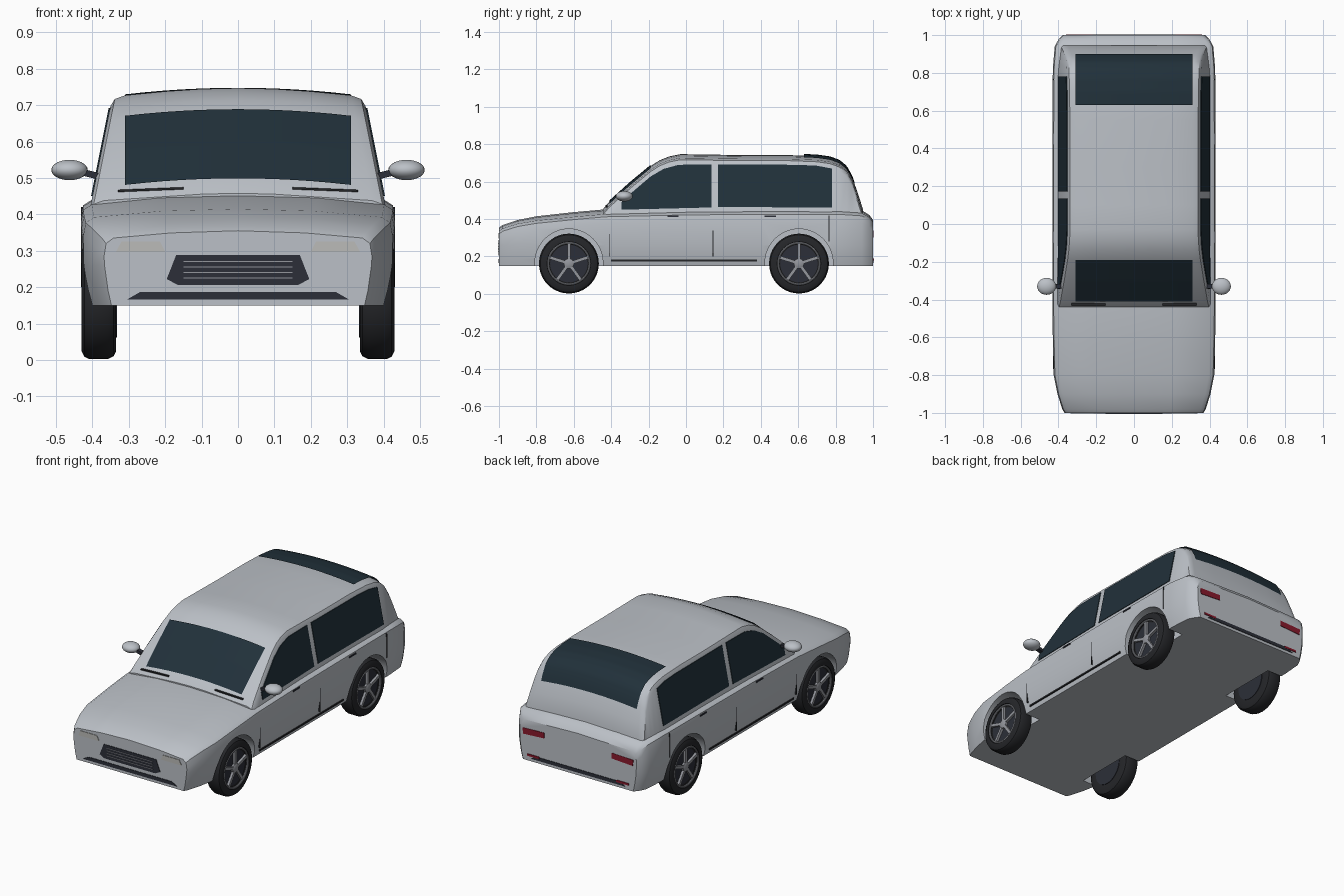
import bpy, bmesh, math
from mathutils import Vector

if "Cube" in bpy.data.objects:
    bpy.data.objects.remove(bpy.data.objects["Cube"])


def material(name, rgb):
    m = bpy.data.materials.new(name)
    m.diffuse_color = (*rgb, 1)
    m.use_nodes = True
    m.node_tree.nodes["Principled BSDF"].inputs["Base Color"].default_value = m.diffuse_color
    return m


GLASS = material("glass", (0.015, 0.03, 0.042))
BLACK = material("rubber", (0.018, 0.019, 0.022))
DARK = material("dark_trim", (0.025, 0.028, 0.04))
SILVER = material("silver", (0.3, 0.31, 0.34))
PAINT = material("paint", (0.5, 0.53, 0.57))
LAMP = material("lamp", (0.5, 0.5, 0.48))
RED = material("red_lamp", (0.25, 0.01, 0.025))


def finish(ob, mat, angle=35):
    if mat:
        ob.data.materials.clear()
        ob.data.materials.append(mat)
    bpy.ops.object.select_all(action='DESELECT')
    ob.select_set(True)
    bpy.context.view_layer.objects.active = ob
    bpy.ops.object.shade_smooth_by_angle(angle=math.radians(angle))
    return ob


def make(name, verts, faces, mat=None):
    me = bpy.data.meshes.new(name)
    me.from_pydata(verts, [], faces)
    bm = bmesh.new()
    bm.from_mesh(me)
    bmesh.ops.recalc_face_normals(bm, faces=bm.faces)
    bm.to_mesh(me)
    bm.free()
    ob = bpy.data.objects.new(name, me)
    bpy.context.collection.objects.link(ob)
    return finish(ob, mat)


def loft(name, rings, mat=None):
    n = len(rings[0])
    faces = [(i * n + j, i * n + (j + 1) % n, (i + 1) * n + (j + 1) % n, (i + 1) * n + j)
             for i in range(len(rings) - 1) for j in range(n)]
    faces += [tuple(range(n)), tuple(range((len(rings) - 1) * n, len(rings) * n))]
    return make(name, [p for r in rings for p in r], faces, mat)


def section(y, half):
    """Mirror a half outline (centre bottom to centre top) into a full ring."""
    return [(x, y, z) for x, z in half] + [(-x, y, z) for x, z in half[-2:0:-1]]


def lathe(name, y, z, profile, mat, n=40):
    return loft(name, [[(x, y + r * math.cos(2 * math.pi * k / n), z + r * math.sin(2 * math.pi * k / n))
                        for k in range(n)] for x, r in profile], mat)


def box(name, loc, size, mat, rot=(0, 0, 0)):
    bpy.ops.mesh.primitive_cube_add(size=1, location=loc, rotation=rot)
    ob = bpy.context.object
    ob.name, ob.scale = name, size
    return finish(ob, mat)


def plate(name, pts, y, mat, t=0.006):
    return loft(name, [[(x, y + d, z) for x, z in pts] for d in (-t / 2, t / 2)], mat)


# Lower body: y, half width, shoulder height, centre height
rings = []
for y, w, zs, zc in [(-1, .368, .335, .355), (-.98, .38, .35, .368), (-.9, .405, .375, .395),
                     (-.8, .425, .392, .415), (-.6, .43, .412, .437), (-.43, .432, .427, .452),
                     (0, .432, .437, .452), (.4, .432, .44, .452), (.82, .43, .44, .452),
                     (.94, .42, .432, .447), (.98, .398, .41, .422), (1, .378, .385, .395)]:
    rings.append(section(y, [(0, .15), (.945 * w, .15), (.97 * w, .19), (.997 * w, .26), (w, zs - .05),
                             (.985 * w, zs - .015), (.93 * w, zs), (.5 * w, zc - .006), (0, zc)]))
body = loft("lower_body", rings, PAINT)

# Wheel wells
for y in (-.626, .604):
    for s in (-1, 1):
        cut = lathe("well_cutter", y, .165, [(s * .31, .182), (s * .5, .182)], None, 48)
        cut.hide_render = True
        mod = body.modifiers.new("well", 'BOOLEAN')
        mod.operation, mod.object, mod.solver = 'DIFFERENCE', cut, 'EXACT'
        bpy.context.view_layer.objects.active = body
        bpy.ops.object.modifier_apply(modifier=mod.name)
        bpy.data.objects.remove(cut)
finish(body, PAINT)

# Cabin roofline (y, z)
ROOF = [(-.44, .458), (-.41, .493), (-.3, .592), (-.19, .683), (-.14, .715), (-.09, .735), (-.03, .747),
        (.1, .745), (.3, .742), (.55, .742), (.7, .736), (.77, .726), (.82, .708), (.86, .675),
        (.89, .62), (.92, .535), (.945, .456)]


def roof(y):
    for (a, za), (b, zb) in zip(ROOF, ROOF[1:]):
        if a <= y <= b:
            return za + (zb - za) * (y - a) / (b - a)


def wall(z):
    return .40 - (z - .45) * .2


rings = []
for y, z in ROOF:
    f = 1 - max(0, y - .8) * .35
    x = wall(z - .05)
    half = [(0, .4), (wall(.4), .4), (x, z - .05), (x - .012, z - .03), (x - .04, z - .02),
            (.2, z - .009), (.1, z - .0025), (0, z)]
    rings.append(section(y, [(px * f, pz) for px, pz in half]))
loft("cabin", rings, PAINT)


# Windscreen and rear window follow the roof surface
def screen(name, y0, y1, lift, nx=12, ny=24):
    v = []
    for j in range(ny + 1):
        for i in range(nx + 1):
            x, y = -.31 + .62 * i / nx, y0 + (y1 - y0) * j / ny
            v.append((x, y, roof(y) - .018 * (x / .31) ** 2 + lift))
    m = nx + 1
    f = [(j * m + i, j * m + i + 1, (j + 1) * m + i + 1, (j + 1) * m + i) for j in range(ny) for i in range(nx)]
    return make(name, v, f, GLASS)


screen("windscreen", -.41, -.19, .006)
screen("rear_window", .63, .9, .009)

FRONT_WIN = [(-.345, .45), (-.345, .49), (-.3, .533), (-.19, .627), (-.12, .668), (-.04, .69), (.135, .692), (.135, .462)]
REAR_WIN = [(.172, .464), (.172, .692), (.6, .69), (.7, .685), (.78, .67), (.78, .462)]
for s in (-1, 1):
    # Side windows
    for name, pts in (("front_side_window", FRONT_WIN), ("rear_side_window", REAR_WIN)):
        loft(name, [[(s * (wall(z) + d), y, z) for y, z in pts] for d in (-.004, .004)], GLASS)

    # Door seams, sill line and handles
    box("sill_line", (s * .417, -.01, .178), (.01, .78, .009), BLACK)
    for y, z0, z1 in ((-.41, .2, .32), (.145, .2, .34), (.765, .28, .42)):
        box("door_seam", (s * .427, y, (z0 + z1) / 2), (.01, .004, z1 - z0), BLACK)
    for y in (-.07, .45):
        box("door_handle", (s * .427, y, .414), (.01, .06, .008), DARK)

    # Mirrors
    bpy.ops.mesh.primitive_uv_sphere_add(segments=24, ring_count=14, radius=1, location=(s * .463, -.33, .522))
    ob = bpy.context.object
    ob.name, ob.scale = "mirror", (.05, .045, .028)
    finish(ob, PAINT)
    box("mirror_arm", (s * .397, -.33, .508), (.085, .025, .018), DARK, (0, -s * .25, 0))

    # Lamps and wipers
    plate("headlight", [(s * .2, .297), (s * .335, .297), (s * .32, .326), (s * .215, .326)], -1, LAMP)
    plate("tail_light", [(s * .22, .308), (s * .355, .3), (s * .36, .335), (s * .22, .34)], 1, RED)
    plate("rear_reflector", [(s * .25, .178), (s * .33, .178), (s * .33, .19), (s * .25, .19)], 1.001, RED)
    box("wiper", (s * .24, -.425, .468), (.18, .012, .006), BLACK, (0, s * .04, 0))

    # Wheels
    for y in (-.626, .604):
        c = Vector((s * .418, y, .162))
        tyre = [(.335, .10), (.335, .138), (.342, .152), (.358, .16), (.408, .16), (.422, .153),
                (.43, .138), (.43, .117), (.41, .112)]
        lathe("tyre", y, .162, [(s * x, r) for x, r in tyre], BLACK)
        lathe("wheel_disc", y, .162, [(s * .332, .1), (s * .412, .1)], DARK)
        bpy.ops.mesh.primitive_torus_add(location=c + Vector((s * .006, 0, 0)), rotation=(0, math.pi / 2, 0),
                                         major_segments=40, minor_segments=8, major_radius=.11, minor_radius=.006)
        bpy.context.object.name = "rim"
        finish(bpy.context.object, SILVER)
        lathe("hub", y, .162, [(s * .405, .027), (s * .424, .027), (s * .428, .02)], SILVER, 20)
        for k in range(5):
            a = 2 * math.pi * k / 5
            d = Vector((0, -math.sin(a), math.cos(a)))
            box("spoke", c + d * .062, (.016, .017, .094), SILVER, (a, 0, 0))

# Grille with slats, bumper strips
plate("grille", [(-.17, .288), (.17, .288), (.196, .222), (.165, .206), (-.165, .206), (-.196, .222)], -1, DARK)
for z in (.225, .24, .255, .27):
    box("grille_slat", (0, -1.003, z), (.3, .004, .003), SILVER)
for y, name in ((-1, "front_bumper_strip"), (1, "rear_bumper_strip")):
    plate(name, [(-.305, .166), (.305, .166), (.27, .186), (-.27, .186)], y, DARK)
